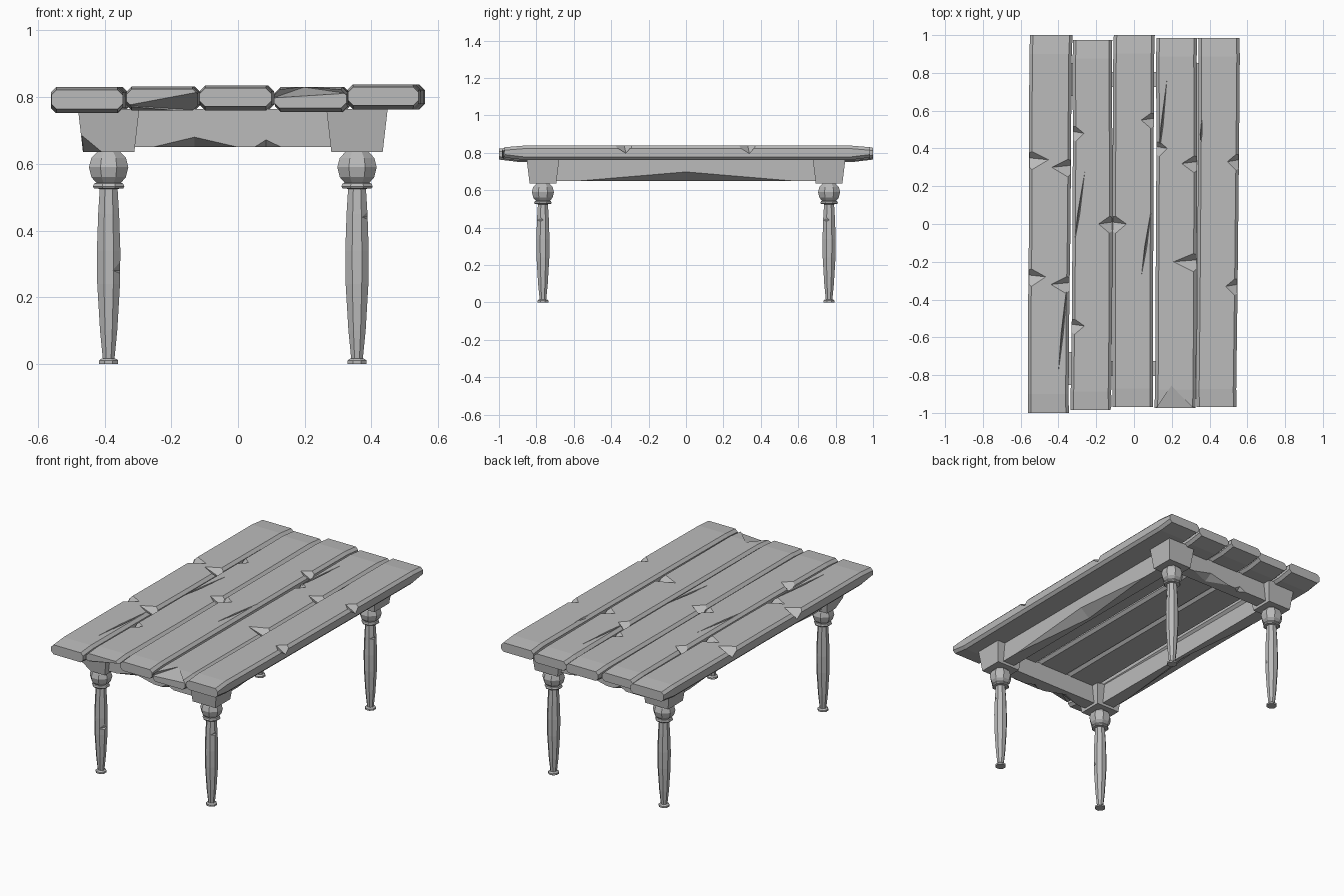
import bpy, bmesh, math, random
from mathutils import Vector as V

random.seed(4)
cube = bpy.data.objects.get("Cube")
if cube:
    bpy.data.objects.remove(cube)

wood = bpy.data.materials.new("grey wood")
wood.use_nodes = True
GREY = (0.5, 0.5, 0.5, 1)
wood.diffuse_color = GREY
wood.node_tree.nodes["Principled BSDF"].inputs["Base Color"].default_value = GREY


def add_object(name, bm):
    bmesh.ops.recalc_face_normals(bm, faces=bm.faces)
    mesh = bpy.data.meshes.new(name)
    bm.to_mesh(mesh)
    bm.free()
    mesh.materials.append(wood)
    obj = bpy.data.objects.new(name, mesh)
    bpy.context.collection.objects.link(obj)
    return obj


def loft(name, rings):
    """Skin a list of equal-length point rings and cap both ends."""
    bm = bmesh.new()
    loops = [[bm.verts.new(p) for p in ring] for ring in rings]
    n = len(loops[0])
    for a, b in zip(loops, loops[1:]):
        for i in range(n):
            j = (i + 1) % n
            bm.faces.new((a[i], a[j], b[j], b[i]))
    bm.faces.new(loops[0])
    bm.faces.new(loops[-1])
    return add_object(name, bm)


def carve(obj, cuts):
    """Cut convex chips, each a list of points, out of an object."""
    bm = bmesh.new()
    for points in cuts:
        bmesh.ops.convex_hull(bm, input=[bm.verts.new(p) for p in points])
    cutter = add_object("chip_cutter", bm)
    cutter.hide_render = True
    mod = obj.modifiers.new("chips", "BOOLEAN")
    mod.operation, mod.solver, mod.object = "DIFFERENCE", "EXACT", cutter
    mod.use_self = True
    graph = bpy.context.evaluated_depsgraph_get()
    mesh = bpy.data.meshes.new_from_object(obj.evaluated_get(graph))
    obj.modifiers.clear()
    obj.data = mesh
    bpy.data.objects.remove(cutter)


def chip(a, c, b, d):
    """Wedge across the edge a-c, reaching b on one face and d on the other."""
    a, b, c, d = V(a), V(b), V(c), V(d)
    mid = (a + c) / 2
    return [a, b, c, d, mid - (b + d - mid * 2) * 0.6]


def crack(start, end, top):
    """Long narrow split in a top surface."""
    s, e = V((*start, top)), V((*end, top))
    mid = s.lerp(e, 0.4)
    side = (e - s).cross(V((0, 0, 1))).normalized() * 0.006
    return [s, e, mid + side, mid - side, mid - V((0, 0, 0.03)), mid + V((0, 0, 0.02))]


# Planks: chamfered boards with thinned ends and slightly wavy edges
def plank(name, front, back, y0, y1, z0, z1):
    rings = []
    for t in (0, 0.05, 0.3, 0.5, 0.7, 0.95, 1):
        end = t in (0, 1)
        wave = 0 if end else random.uniform(-0.004, 0.004)
        left = front[0] + (back[0] - front[0]) * t + wave
        right = front[1] + (back[1] - front[1]) * t + wave
        lo, hi = (z0 + 0.012, z1 - 0.008) if end else (z0, z1)
        y, c = y0 + (y1 - y0) * t, 0.016
        rings.append([(left + c, y, lo), (right - c, y, lo), (right, y, lo + c),
                      (right, y, hi - c), (right - c, y, hi), (left + c, y, hi),
                      (left, y, hi - c), (left, y, lo + c)])
    return loft(name, rings)


def edge_chip(x, y, inward, top):
    return chip((x, y - 0.06, top), (x, y + 0.05, top),
                (x + inward, y, top), (x, y + 0.01, top - 0.045))


# front x range, back x range, y range, z range, edge chips (x, y, inward), crack
planks = [
    ((-0.56, -0.345), (-0.55, -0.325), -1, 1, 0.752, 0.83,
     [(-0.553, 0.34, 0.1), (-0.335, 0.3, -0.1), (-0.557, -0.28, 0.09), (-0.34, -0.32, -0.1)],
     ((-0.40, -0.78), (-0.35, -0.28))),
    ((-0.335, -0.12), (-0.322, -0.115), -0.985, 0.975, 0.76, 0.832,
     [(-0.325, 0.48, 0.06), (-0.333, -0.54, 0.07), (-0.117, 0, -0.07)],
     ((-0.315, -0.1), (-0.26, 0.28))),
    ((-0.115, 0.1), (-0.107, 0.11), -0.97, 1, 0.76, 0.835,
     [(-0.11, 0, 0.07), (0.108, 0.55, -0.07)],
     ((0.04, -0.27), (0.095, 0.1))),
    ((0.108, 0.325), (0.12, 0.335), -0.975, 0.985, 0.755, 0.83,
     [(0.117, 0.4, 0.06), (0.333, 0.32, -0.08), (0.33, -0.2, -0.12)],
     ((0.13, 0.35), (0.175, 0.77))),
    ((0.33, 0.542), (0.34, 0.558), -0.97, 0.985, 0.763, 0.838,
     [(0.554, 0.33, -0.06), (0.546, -0.33, -0.06)],
     ((0.352, 0.42), (0.36, 0.56))),
]
for i, (front, back, y0, y1, z0, z1, chips, split) in enumerate(planks):
    board = plank(f"plank_{i + 1}", front, back, y0, y1, z0, z1)
    cuts = [edge_chip(x, y, inward, z1) for x, y, inward in chips]
    cuts.append(crack(*split, z1))
    left, right = front
    if i == 1:   # broken lower front end
        cuts.append([(left, y0, z0 + 0.015), (right + 0.01, y0, z1 - 0.015),
                     (right + 0.01, y0 + 0.16, z0), (left, y0 - 0.05, z0 - 0.02),
                     (right + 0.01, y0 - 0.05, z0 - 0.02)])
    if i == 3:   # broken upper front end
        cuts.append([(left - 0.01, y0 - 0.01, z0 + 0.04), (right + 0.01, y0 - 0.01, z1 - 0.02),
                     (left + 0.09, y0 + 0.12, z1), (left, y0 - 0.05, z1 + 0.03),
                     (right, y0 - 0.05, z1 + 0.03)])
    carve(board, cuts)

# Legs: eight-sided turned profile as (radius, height)
profile = [(0.031, 0), (0.031, 0.01), (0.025, 0.015), (0.019, 0.016), (0.028, 0.1),
           (0.037, 0.24), (0.038, 0.34), (0.034, 0.45), (0.029, 0.525), (0.047, 0.526),
           (0.051, 0.532), (0.047, 0.541), (0.04, 0.543), (0.056, 0.56), (0.064, 0.59),
           (0.056, 0.618), (0.036, 0.637)]
LEFT_X, RIGHT_X, LEG_Y = 0.357, -0.388, 0.765


def rect(x, y, hx, hy, z):
    return [(x - hx, y - hy, z), (x + hx, y - hy, z), (x + hx, y + hy, z), (x - hx, y + hy, z)]


for x, side in ((RIGHT_X, "right"), (LEFT_X, "left")):
    for y, end in ((-LEG_Y, "front"), (LEG_Y, "back")):
        rings = [[(x + r * math.cos((k + 0.5) * math.pi / 4),
                   y + r * math.sin((k + 0.5) * math.pi / 4), z) for k in range(8)]
                 for r, z in profile]
        leg = loft(f"{end}_{side}_leg", rings)
        h = 0.28 if side == "right" else 0.44
        carve(leg, [chip((x + 0.036, y - 0.016, h - 0.01), (x + 0.036, y - 0.016, h + 0.03),
                         (x + 0.012, y - 0.036, h), (x + 0.036, y + 0.01, h))])
        # Tapered corner block
        block = loft(f"{end}_{side}_block", [rect(x, y, 0.077, 0.071, 0.635),
                                             rect(x, y, 0.092, 0.087, 0.765)])
        if (side, end) == ("right", "front"):
            carve(block, [chip((x - 0.09, y - 0.07, 0.635), (x - 0.02, y - 0.071, 0.635),
                               (x - 0.08, y - 0.077, 0.685), (x - 0.075, y, 0.635))])


# Aprons: rails with shallow wedges hewn from the outer lower edge
def apron(name, centre, along, length, wedges, out):
    half, thick, bottom = length / 2, 0.04, 0.65
    along, out, c = V(along), V(out), V(centre)
    up = V((0, 0, 1))

    def point(u, o, z):
        return c + along * u + out * o + up * z

    rail = loft(name, [[point(u, -thick, bottom), point(u, thick, bottom),
                        point(u, thick, 0.765), point(u, -thick, 0.765)]
                       for u in (-half, half)])
    carve(rail, [chip(point(a, thick, bottom), point(b, thick, bottom),
                      point(m, thick, bottom + rise), point(m, thick - depth, bottom))
                 for a, m, b, rise, depth in wedges])


mid_x = (LEFT_X + RIGHT_X) / 2
end_wedges = [(-0.24, -0.115, 0.015, 0.03, 0.05), (0.065, 0.1, 0.145, 0.022, 0.025)]
for s, end in ((-1, "front"), (1, "back")):
    apron(f"{end}_apron", (mid_x, s * LEG_Y, 0), (-s, 0, 0), LEFT_X - RIGHT_X - 0.1,
          end_wedges, (0, s, 0))
for s, x, side in ((-1, RIGHT_X, "right"), (1, LEFT_X, "left")):
    apron(f"{side}_apron", (x, 0, 0), (0, s, 0), LEG_Y * 2 - 0.1,
          [(-0.57, 0, 0.57, 0.048, 0.06)], (s, 0, 0))
